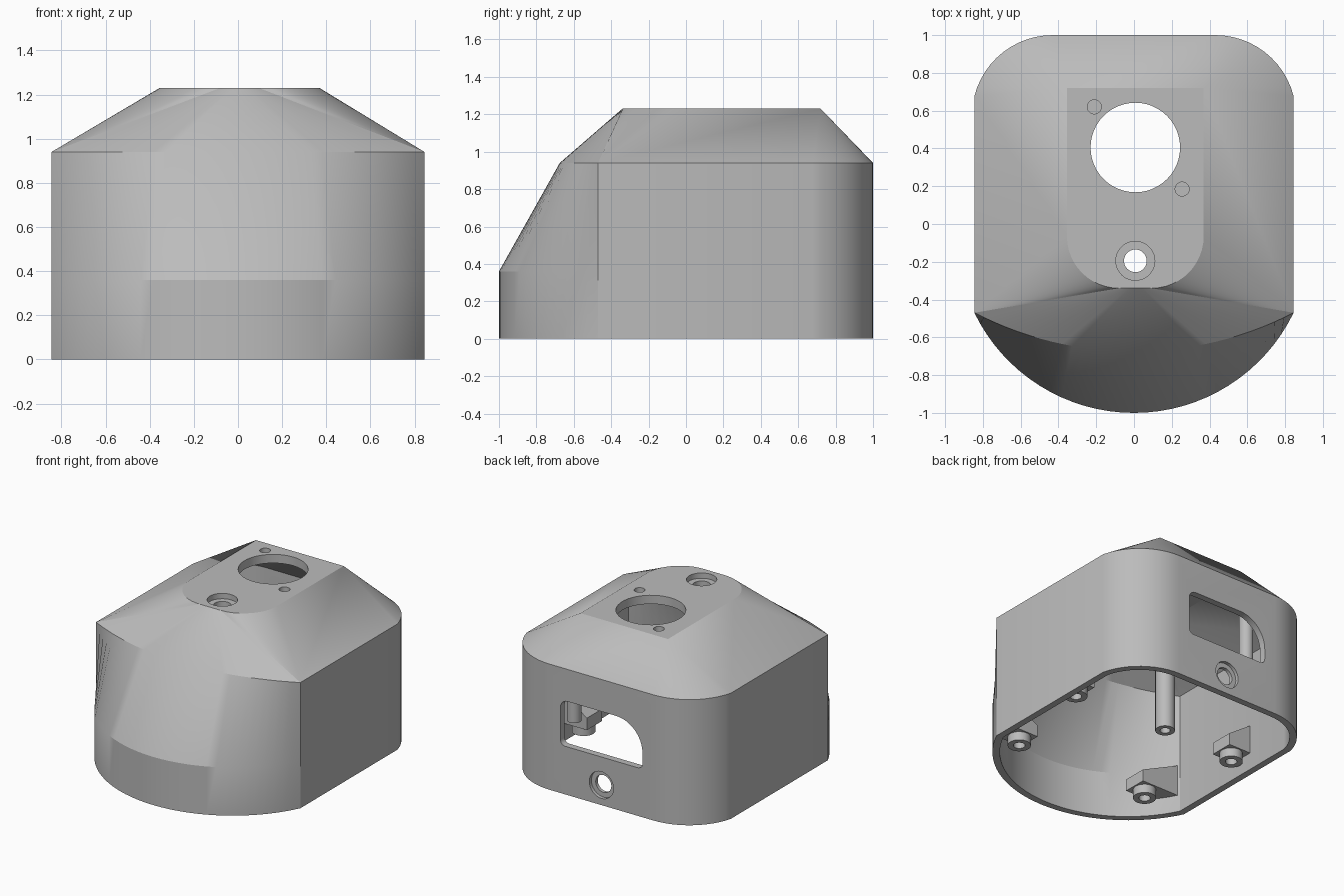
import bpy, bmesh
from math import sin, cos, asin, radians, pi, sqrt

old = bpy.data.objects.get("Cube")
if old:
    bpy.data.objects.remove(old, do_unlink=True)

grey = bpy.data.materials.new("plain grey")
grey.use_nodes = True
grey.diffuse_color = (0.5, 0.5, 0.5, 1)
grey.node_tree.nodes["Principled BSDF"].inputs["Base Color"].default_value = (0.5, 0.5, 0.5, 1)


def finish(name, bm):
    bmesh.ops.remove_doubles(bm, verts=bm.verts, dist=1e-5)
    bmesh.ops.recalc_face_normals(bm, faces=bm.faces)
    mesh = bpy.data.meshes.new(name)
    bm.to_mesh(mesh)
    bm.free()
    mesh.materials.append(grey)
    obj = bpy.data.objects.new(name, mesh)
    bpy.context.collection.objects.link(obj)
    return obj


def loft(name, rings):
    """Closed solid through rings of equal point count."""
    bm = bmesh.new()
    rows = [[bm.verts.new(p) for p in ring] for ring in rings]
    n = len(rows[0])
    for low, high in zip(rows, rows[1:]):
        for i in range(n):
            j = (i + 1) % n
            bm.faces.new((low[i], low[j], high[j], high[i]))
    bm.faces.new(rows[0][::-1])
    bm.faces.new(rows[-1])
    return finish(name, bm)


def prism(name, profile, y0, y1):
    """An x-z profile extruded along y."""
    return loft(name, [[(x, y, z) for x, z in profile] for y in (y0, y1)])


def cylinder(name, x, y, z0, z1, r, sides=32):
    ring = [(x + r * cos(2 * pi * i / sides), y + r * sin(2 * pi * i / sides)) for i in range(sides)]
    return loft(name, [[(px, py, z) for px, py in ring] for z in (z0, z1)])


def back_cylinder(name, x, z, y0, y1, r, sides=32):
    return prism(name, [(x + r * cos(2 * pi * i / sides), z + r * sin(2 * pi * i / sides))
                        for i in range(sides)], y0, y1)


def boolean(obj, tool, operation='DIFFERENCE', keep=False):
    mod = obj.modifiers.new("cut", 'BOOLEAN')
    mod.operation, mod.object, mod.solver = operation, tool, 'EXACT'
    bpy.context.view_layer.update()
    bpy.context.view_layer.objects.active = obj
    bpy.ops.object.modifier_apply(modifier=mod.name)
    if not keep:
        bpy.data.objects.remove(tool, do_unlink=True)


def arc(cx, cy, r, a0, a1, n):
    return [(cx + r * cos(radians(a0 + (a1 - a0) * i / (n - 1))),
             cy + r * sin(radians(a0 + (a1 - a0) * i / (n - 1)))) for i in range(n)]


FRONT, FAN, CORNER = 33, 13, 13


def wall_ring(z, front_y, t):
    """Footprint: bowed front, straight sides, rounded back corners."""
    w, side_y = 0.845 - t, -0.47 + t * 0.3
    sag = side_y - front_y
    r = (w * w + sag * sag) / (2 * sag)
    half = asin(min(1, w / r)) * 180 / pi
    pts = arc(0, front_y + r, r, 270 - half, 270 + half, FRONT)
    pts += [pts[-1]] * FAN
    r, cx, cy = 0.428 - t, 0.43, 0.572
    start = asin(0.105 / 0.428) * 180 / pi
    right = arc(cx, cy, r, start, 90, CORNER)
    right[0] = (w, right[0][1])
    pts += right + [(-x, y) for x, y in reversed(right)]
    pts += [pts[0]] * FAN
    return [(x, y, z) for x, y in pts]


def top_ring(z, t):
    """Top plate outline, paired point for point with the wall ring."""
    cx, w, r = 0.007, 0.362 - t, 0.275 - t
    y0, y1 = -0.34 + t, 0.72 - t
    flat = w - r
    pts = [(cx - flat + 2 * flat * i / (FRONT - 1), y0) for i in range(FRONT)]
    pts += arc(cx + flat, y0 + r, r, 270, 360, FAN)
    pts += [(cx + w, y1)] * CORNER + [(cx - w, y1)] * CORNER
    pts += arc(cx - flat, y0 + r, r, 180, 270, FAN)
    return [(x, y, z) for x, y in pts]


def solid(name, t, bottom):
    return loft(name, [wall_ring(bottom, -1 + t, t), wall_ring(0.36 - t * 0.3, -1 + t, t),
                       wall_ring(0.94 - t * 0.5, -0.675 + t, t), top_ring(1.23 - t * 1.3, t * 0.4)])


# Hollow shell
shell = solid("housing_shell", 0, 0)
cavity = solid("cavity_helper", 0.05, -0.1)
boolean(shell, cavity, keep=True)

# Openings in the top plate
for x, y, z, r in ((0.007, 0.405, 1.0, 0.237), (0.007, -0.195, 1.0, 0.06), (0.007, -0.195, 1.19, 0.103),
                   (-0.21, 0.62, 1.19, 0.037), (0.255, 0.185, 1.19, 0.037)):
    boolean(shell, cylinder("cutter", x, y, z, 1.4, r, 48))

# Back window with one large rounded corner
window = (arc(-0.3, 0.40, 0.04, 180, 270, 6) + arc(0.3, 0.40, 0.04, 270, 360, 6)
          + arc(0.28, 0.64, 0.06, 0, 90, 6) + arc(-0.12, 0.48, 0.22, 90, 180, 12))
boolean(shell, prism("cutter", window, 0.8, 1.2))

# Countersunk cable hole in the back
boolean(shell, back_cylinder("cutter", 0, 0.15, 0.8, 1.2, 0.065))
boolean(shell, back_cylinder("cutter", 0, 0.15, 0.975, 1.2, 0.1))

parts = [shell]


def fitted(obj):
    """Trim an inside part to the cavity."""
    boolean(obj, cavity, 'INTERSECT', keep=True)
    parts.append(obj)
    return obj


# Screw bosses on tapered wall brackets
for side, label in ((1, "left"), (-1, "right")):
    for place, x, y in (("front", 0.565, -0.56), ("back", 0.70, 0.21)):
        inner = x - 0.09
        profile = [(side * inner, 0.13), (side * 0.9, 0.13), (side * 0.9, 0.42), (side * inner, 0.22)]
        bracket = fitted(prism(f"{place}_{label}_bracket", profile, y - 0.09, y + 0.09))
        boss = fitted(cylinder(f"{place}_{label}_boss", side * x, y, 0.065, 0.14, 0.08))
        for part in (bracket, boss):
            boolean(part, cylinder("cutter", side * x, y, 0.0, 0.18, 0.04, 24))
    # Hanging posts near the back
    fitted(cylinder(f"{label}_post", side * 0.49, 0.62, 0.36, 1.3, 0.05))

# Hollow-ended ceiling pillar
pillar = fitted(cylinder("ceiling_pillar", -0.28, 0.0, 0.25, 1.3, 0.068))
boolean(pillar, cylinder("cutter", -0.28, 0.0, 0.1, 0.5, 0.035, 24))

# Collar under the top screw hole
collar = fitted(cylinder("screw_collar", 0.007, -0.195, 1.08, 1.3, 0.135))
boolean(collar, cylinder("cutter", 0.007, -0.195, 1.0, 1.4, 0.06, 48))

bpy.data.objects.remove(cavity, do_unlink=True)

# Smooth curves, crisp edges
bpy.ops.object.select_all(action='DESELECT')
for obj in parts:
    obj.select_set(True)
bpy.context.view_layer.objects.active = shell
bpy.ops.object.shade_smooth_by_angle(angle=radians(25))
